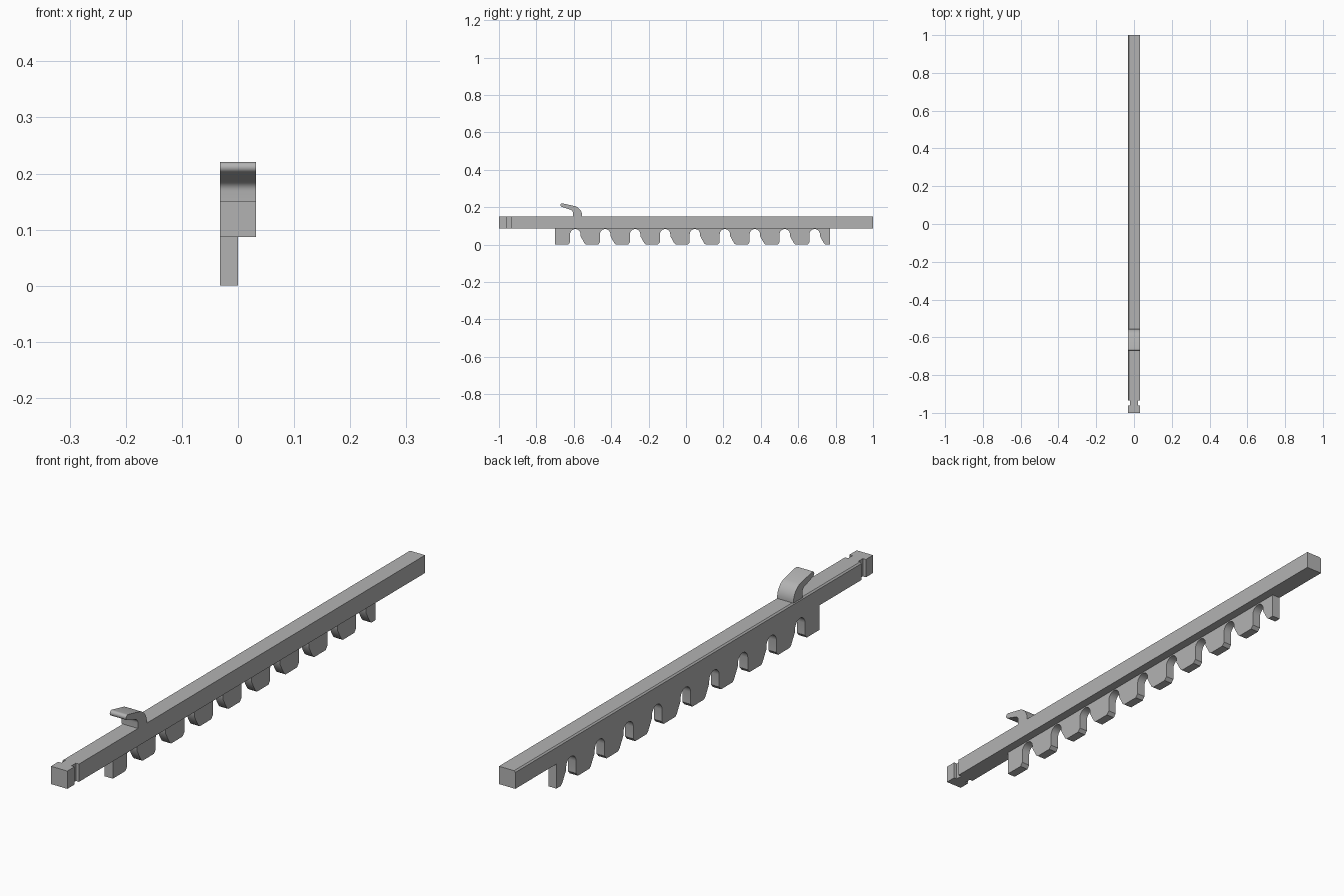
import bpy, bmesh, math
from mathutils import Vector

cube = bpy.data.objects.get("Cube")
if cube:
    bpy.data.objects.remove(cube, do_unlink=True)

grey = bpy.data.materials.new("plain grey")
grey.use_nodes = True
COLOUR = (0.45, 0.45, 0.45, 1)
grey.diffuse_color = COLOUR
grey.node_tree.nodes["Principled BSDF"].inputs["Base Color"].default_value = COLOUR

HALF = 0.032      # half width of the bar
LOW, TOP = 0.087, 0.15


def extrude(name, outline, to_point, offset, smooth=False):
    """Extrude a closed 2D outline along an axis; to_point maps 2D to 3D."""
    bm = bmesh.new()
    face = bm.faces.new([bm.verts.new(to_point(a, b)) for a, b in outline])
    new = bmesh.ops.extrude_face_region(bm, geom=[face])["geom"]
    bmesh.ops.translate(bm, vec=Vector(offset),
                        verts=[v for v in new if isinstance(v, bmesh.types.BMVert)])
    bmesh.ops.recalc_face_normals(bm, faces=bm.faces)
    mesh = bpy.data.meshes.new(name)
    bm.to_mesh(mesh)
    bm.free()
    mesh.materials.append(grey)
    obj = bpy.data.objects.new(name, mesh)
    bpy.context.collection.objects.link(obj)
    if smooth:
        bpy.ops.object.select_all(action="DESELECT")
        bpy.context.view_layer.objects.active = obj
        obj.select_set(True)
        bpy.ops.object.shade_smooth_by_angle(angle=math.radians(30))
    return obj


def arc(cy, cz, radius, start, end, steps=10):
    angles = [math.radians(start + (end - start) * i / steps) for i in range(steps + 1)]
    return [(cy + radius * math.cos(t), cz + radius * math.sin(t)) for t in angles]


def side(x):
    return lambda y, z: (x, y, z)


# Long bar with one slightly bevelled upper edge
BEVEL = 0.005
section = [(-HALF, LOW), (HALF, LOW), (HALF, TOP), (BEVEL - HALF, TOP), (-HALF, TOP - BEVEL)]
extrude("bar", section, lambda x, z: (x, -0.935, z), (0, 1.935, 0))

# Narrow neck and square head at the front end
for name, half, y0, y1 in (("neck", 0.02, -0.96, -0.935), ("head", HALF, -1, -0.96)):
    box = [(-half, LOW), (half, LOW), (half, TOP), (-half, TOP)]
    extrude(name, box, lambda x, z: (x, y0, z), (0, y1 - y0, 0))

# Toothed plate: round-topped slots, each with a slanted rear flank
PITCH, SLOT, RADIUS = 0.16, -0.592, 0.028
plate = [(-0.70, LOW), (-0.70, 0)]
for i in range(9):
    c = SLOT + i * PITCH
    plate += [(c - RADIUS - 0.01, 0), (c - RADIUS, 0.012)]
    plate += arc(c, 0.055, RADIUS, 180, 0)
    plate += [(c + RADIUS, 0.045), (c + RADIUS + 0.022, 0.006), (c + RADIUS + 0.03, 0)]
plate += [(0.77, 0), (0.77, LOW)]
extrude("toothed_plate", plate, side(-HALF), (HALF, 0, 0), True)

# Curved hook on top, leaning towards the front
hook = [(-0.555, TOP)] + arc(-0.61, 0.153, 0.055, 0, 72)
hook += arc(-0.662, 0.211, 0.0095, 75, 255, 8)
hook += arc(-0.623, 0.169, 0.018, 72, 0, 6) + [(-0.605, TOP)]
extrude("hook", hook, side(-HALF), (2 * HALF, 0, 0), True)
